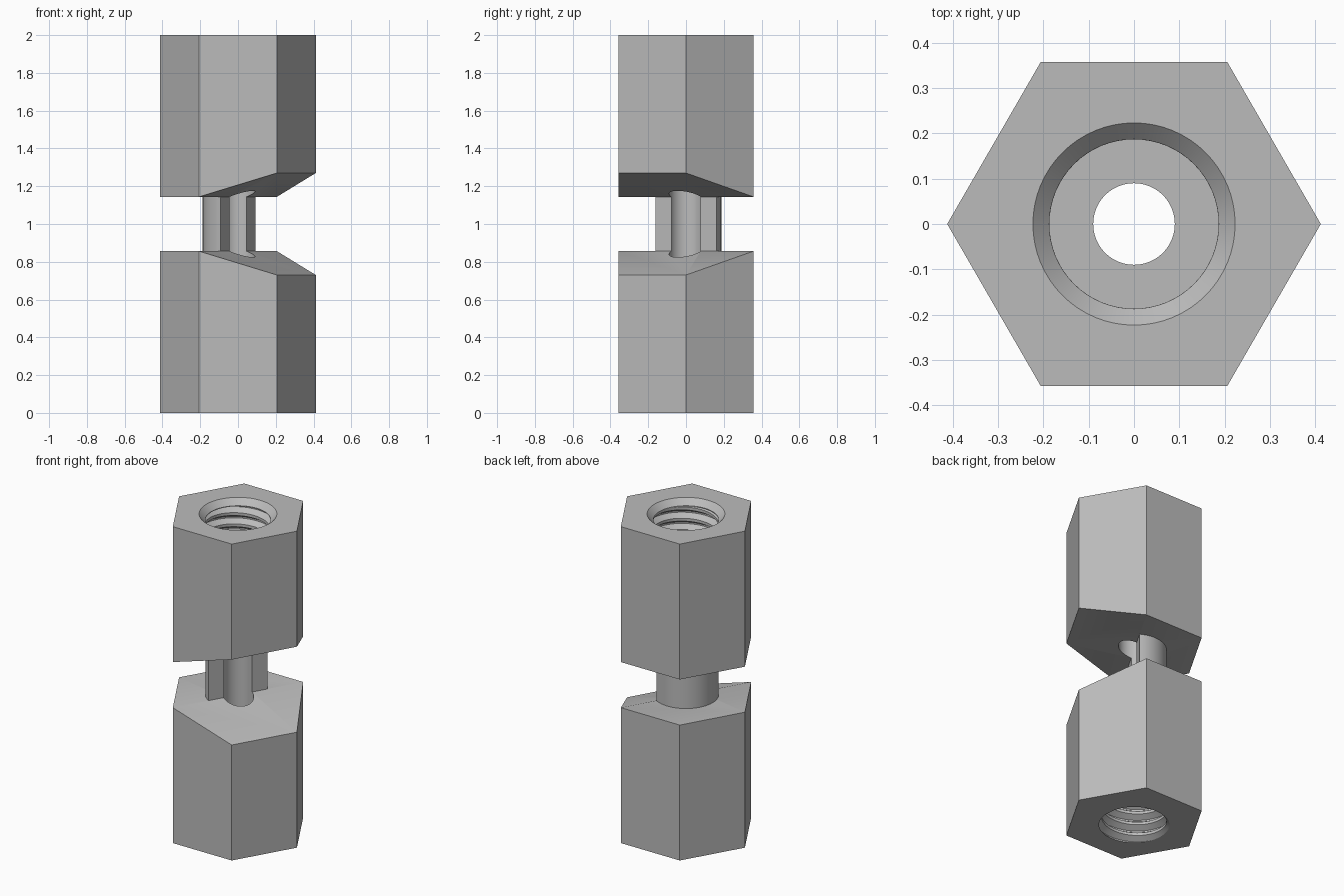
import bpy, bmesh, math
from mathutils import Vector

cube = bpy.data.objects.get("Cube")
if cube:
    bpy.data.objects.remove(cube, do_unlink=True)

HEX_R = 0.412        # hexagon corner radius
CREST, ROOT = 0.187, 0.222
HOLE = 0.09
PITCH = 0.071
DEPTH = 0.62         # threaded bore depth
STEP, EDGE = 0.856, 0.73   # inner end height at the neck and at the open side
SEG = 64

steel = bpy.data.materials.new("light_grey_metal")
steel.use_nodes = True
steel.diffuse_color = (0.5, 0.5, 0.5, 1)
steel.node_tree.nodes["Principled BSDF"].inputs["Base Color"].default_value = (0.5, 0.5, 0.5, 1)


def finish(name, bm):
    bmesh.ops.recalc_face_normals(bm, faces=bm.faces)
    mesh = bpy.data.meshes.new(name)
    bm.to_mesh(mesh)
    bm.free()
    mesh.materials.append(steel)
    obj = bpy.data.objects.new(name, mesh)
    bpy.context.collection.objects.link(obj)
    return obj


def activate(obj):
    bpy.ops.object.select_all(action='DESELECT')
    obj.select_set(True)
    bpy.context.view_layer.objects.active = obj


def polar(r, a, z):
    return Vector((r * math.cos(a), r * math.sin(a), z))


# Hexagonal body whose inner end slopes away on the open side
def hex_body(name, upper):
    bm = bmesh.new()
    low, high = [], []
    for i in range(6):
        a = math.radians(60 * i)
        top = EDGE if i in (0, 5) else STEP
        for ring, z in ((low, 0), (high, top)):
            ring.append(bm.verts.new(polar(HEX_R, a, 2 - z if upper else z)))
    for i in range(6):
        j = (i + 1) % 6
        bm.faces.new((low[i], low[j], high[j], high[i]))
    bm.faces.new(low)
    bm.faces.new(high[1:5])
    bm.faces.new((high[4], high[5], high[0], high[1]))
    return finish(name, bm)


# Stack of circles closed at both ends, used for plain round cutters
def lathe(name, profile):
    bm = bmesh.new()
    rings = [[bm.verts.new(polar(r, math.tau * i / SEG, z)) for i in range(SEG)]
             for r, z in profile]
    for a, b in zip(rings, rings[1:]):
        for i in range(SEG):
            j = (i + 1) % SEG
            bm.faces.new((a[i], a[j], b[j], b[i]))
    bm.faces.new(rings[0])
    bm.faces.new(rings[-1])
    return finish(name, bm)


# Helical thread cutter trimmed flat at both ends
def thread(name, lo, hi, phase):
    bm = bmesh.new()
    shape = ((0, CREST), (0.25, CREST), (0.5625, ROOT), (0.6875, ROOT))
    n = len(shape)
    turns = int((hi - lo) / PITCH) + 5
    start = lo - 2 * PITCH + phase * PITCH
    cols = []
    for i in range(SEG):
        t = i / SEG
        cols.append([bm.verts.new(polar(r, math.tau * t, start + (k + p + t) * PITCH))
                     for k in range(turns) for p, r in shape])
    rows = turns * n
    for i in range(SEG):
        a, b = cols[i], cols[(i + 1) % SEG]
        s = n if i == SEG - 1 else 0
        for k in range(rows - 1 - s):
            bm.faces.new((a[k], b[k + s], b[k + s + 1], a[k + 1]))
    for z, d in ((lo, -1), (hi, 1)):
        bmesh.ops.bisect_plane(bm, geom=bm.verts[:] + bm.edges[:] + bm.faces[:],
                               dist=1e-6, plane_co=(0, 0, z), plane_no=(0, 0, d),
                               clear_outer=True)
    bmesh.ops.holes_fill(bm, edges=[e for e in bm.edges if e.is_boundary], sides=0)
    return finish(name, bm)


def cut(body, cutter):
    mod = body.modifiers.new("cut", 'BOOLEAN')
    mod.operation = 'DIFFERENCE'
    mod.solver = 'EXACT'
    mod.object = cutter
    activate(body)
    bpy.ops.object.modifier_apply(modifier=mod.name)
    bpy.data.objects.remove(cutter, do_unlink=True)


lower = hex_body("lower_hex_body", False)
upper = hex_body("upper_hex_body", True)

# Threaded bores, narrow through hole and chamfered mouth
cut(lower, thread("lower_thread_cutter", -0.03, DEPTH, 0.17))
cut(upper, thread("upper_thread_cutter", 2 - DEPTH, 1.96, 0))
cut(upper, lathe("chamfer_cutter", ((CREST - 0.001, 1.95), (CREST, 1.964), (0.233, 2.01))))
cut(lower, lathe("lower_hole_cutter", ((HOLE, 0.5), (HOLE, 1.1))))
cut(upper, lathe("upper_hole_cutter", ((HOLE, 0.9), (HOLE, 1.5))))

# Half-round neck with a central groove, open towards the sloped side
bm = bmesh.new()
half = SEG // 2
arc = [math.radians(60) + math.pi * i / half for i in range(half + 1)]
outline = [(CREST, a) for a in arc] + [(HOLE, a) for a in reversed(arc)]
rings = [[bm.verts.new(polar(r, a, z)) for r, a in outline] for z in (STEP, 2 - STEP)]
for i in range(len(outline)):
    j = (i + 1) % len(outline)
    bm.faces.new((rings[0][i], rings[0][j], rings[1][j], rings[1][i]))
neck = finish("half_round_neck", bm)

for obj in (lower, upper, neck):
    activate(obj)
    bpy.ops.object.shade_smooth_by_angle(angle=math.radians(25))
